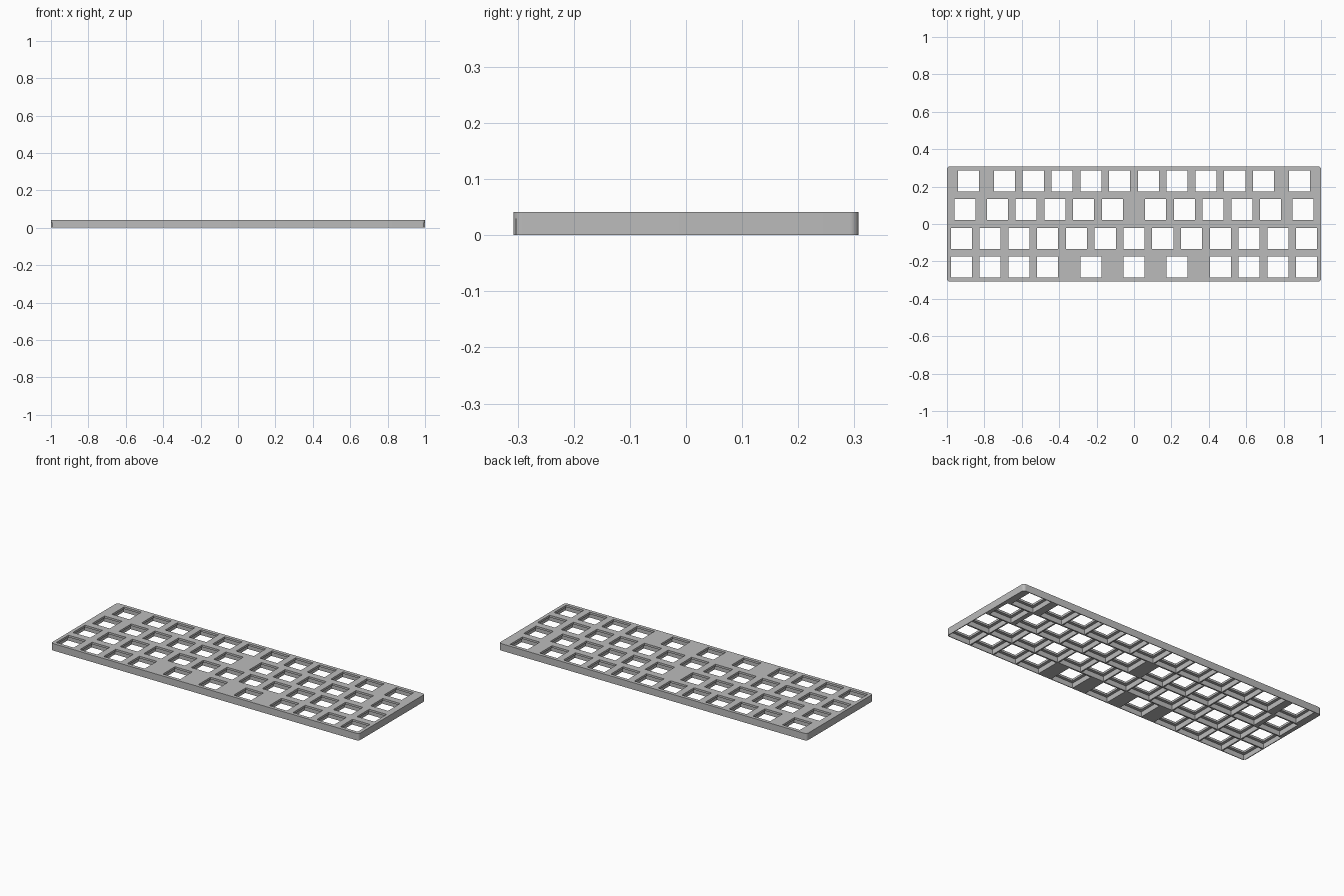
import bpy
import bmesh
from mathutils import Matrix, Vector

if "Cube" in bpy.data.objects:
    bpy.data.objects.remove(bpy.data.objects["Cube"])

# Layout: thirteen key units wide, four rows deep
UNIT = 2 / 13
HEIGHT = 0.041
LIP = 0.012            # thin sheet left at the top of each key opening
HOLE = 0.113           # through opening
POCKET = 0.1455        # wider recess from below
RADIUS = 0.016         # plate corners

ROWS = [               # key centres in units from the left edge, back row first
    [0.75] + [2 + i for i in range(10)] + [12.25],
    [0.625] + [1.75 + i for i in range(5)] + [7.25 + i for i in range(5)] + [12.375],
    [0.5 + i for i in range(13)],
    [0.5 + i for i in range(4)] + [5, 6.5, 8] + [9.5 + i for i in range(4)],
]
CENTRES = [((u - 6.5) * UNIT, (1.5 - row) * UNIT)
           for row, keys in enumerate(ROWS) for u in keys]


def new_object(name, bm):
    mesh = bpy.data.meshes.new(name)
    bm.to_mesh(mesh)
    bm.free()
    obj = bpy.data.objects.new(name, mesh)
    bpy.context.collection.objects.link(obj)
    return obj


def add_box(bm, x, y, z0, z1, sx, sy):
    place = (Matrix.Translation(Vector((x, y, (z0 + z1) / 2)))
             @ Matrix.Diagonal((sx, sy, z1 - z0, 1)))
    return bmesh.ops.create_cube(bm, size=1, matrix=place)["verts"]


def key_cutter(name, size, z0, z1):
    bm = bmesh.new()
    for x, y in CENTRES:
        add_box(bm, x, y, z0, z1, size, size)
    obj = new_object(name, bm)
    obj.hide_render = True
    return obj


# Plate body with rounded vertical corners
bm = bmesh.new()
add_box(bm, 0, 0, 0, HEIGHT, 2, 4 * UNIT)
uprights = [e for e in bm.edges
            if abs(e.verts[0].co.z - e.verts[1].co.z) > HEIGHT / 2]
bmesh.ops.bevel(bm, geom=uprights, offset=RADIUS, segments=8,
                profile=0.5, affect='EDGES')
plate = new_object("key_plate", bm)

# Grey plastic
grey = bpy.data.materials.new("grey_plastic")
grey.use_nodes = True
colour = (0.5, 0.5, 0.5, 1)
grey.diffuse_color = colour
grey.node_tree.nodes["Principled BSDF"].inputs["Base Color"].default_value = colour
plate.data.materials.append(grey)

# Key openings, then the wider pockets underneath
bpy.context.view_layer.objects.active = plate
plate.select_set(True)
for cutter in (key_cutter("hole_cutter", HOLE, -0.1, 0.1),
               key_cutter("pocket_cutter", POCKET, -0.1, HEIGHT - LIP)):
    cut = plate.modifiers.new(cutter.name, 'BOOLEAN')
    cut.operation = 'DIFFERENCE'
    cut.solver = 'EXACT'
    cut.object = cutter
    bpy.ops.object.modifier_apply(modifier=cut.name)
    bpy.data.objects.remove(cutter)

bpy.ops.object.shade_smooth_by_angle()
